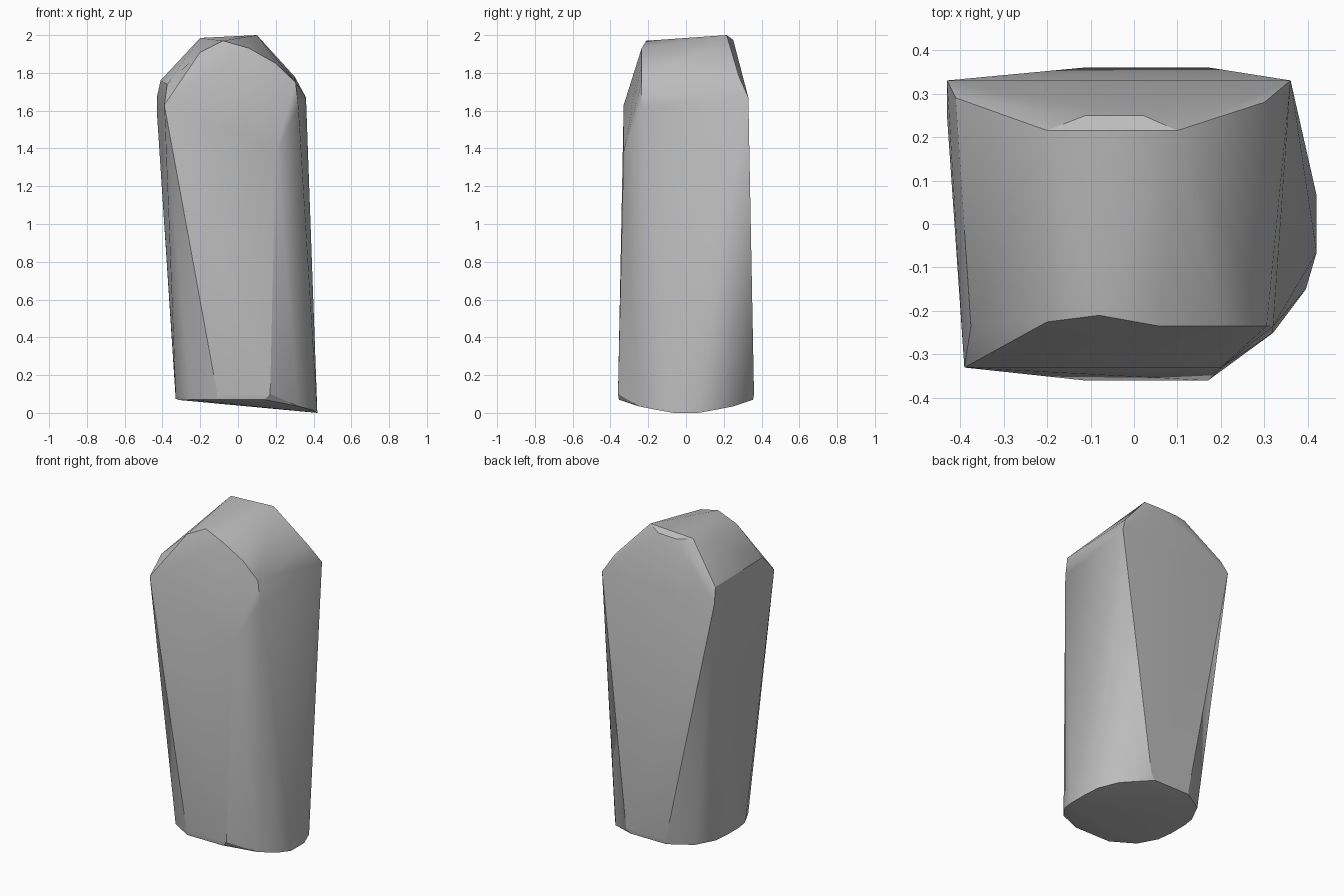
import bpy, bmesh, math

cube = bpy.data.objects.get("Cube")
if cube:
    bpy.data.objects.remove(cube, do_unlink=True)

stone = bpy.data.materials.new("warm_grey_stone")
stone.use_nodes = True
colour = (0.5, 0.5, 0.5, 1)
stone.diffuse_color = colour
stone.node_tree.nodes["Principled BSDF"].inputs["Base Color"].default_value = colour

# Half outline of the rounded foot: x, depth, height
foot_half = [
    (0.42, 0.065, 0), (0.395, 0.15, 0.015), (0.32, 0.25, 0.035),
    (0.17, 0.36, 0.1), (0.14, 0.355, 0.07), (-0.11, 0.36, 0.1),
    (-0.11, 0.355, 0.07), (-0.25, 0.27, 0.07), (-0.31, 0.15, 0.068),
    (-0.33, 0.06, 0.075), (-0.33, 0.13, 0.1),
]
# Front shoulder and the arch above it
front = [
    (-0.39, -0.33, 1.63), (0.2, -0.33, 1.38), (0.32, -0.235, 1.62),
    (0.305, -0.235, 1.75), (0.2, -0.235, 1.85), (0.06, -0.235, 1.93),
    (-0.08, -0.21, 1.97), (-0.2, -0.225, 1.91), (-0.375, -0.235, 1.74),
]
# Back shoulders and the crest
back = [
    (-0.43, 0.33, 1.67), (-0.43, 0.25, 1.6), (-0.41, 0.29, 1.76),
    (0.36, 0.33, 1.67), (0.3, 0.28, 1.78),
    (-0.2, 0.215, 1.985), (0.1, 0.215, 2), (-0.11, 0.25, 1.97), (0.02, 0.25, 1.975),
]

# Wrap the cut faces around the key corners
bm = bmesh.new()
for x, y, z in foot_half:
    for side in (-1, 1):
        bm.verts.new((x, side * y, z))
for p in front + back:
    bm.verts.new(p)
hull = bmesh.ops.convex_hull(bm, input=bm.verts[:])
loose = [v for v in bm.verts if not v.link_faces]
bmesh.ops.delete(bm, geom=loose, context='VERTS')
bmesh.ops.recalc_face_normals(bm, faces=bm.faces[:])

mesh = bpy.data.meshes.new("standing_stone")
bm.to_mesh(mesh)
bm.free()
mesh.materials.append(stone)
obj = bpy.data.objects.new("standing_stone", mesh)
bpy.context.collection.objects.link(obj)

# Soft facets with crisp ridges
bpy.context.view_layer.objects.active = obj
obj.select_set(True)
bpy.ops.object.shade_smooth_by_angle(angle=math.radians(30))
